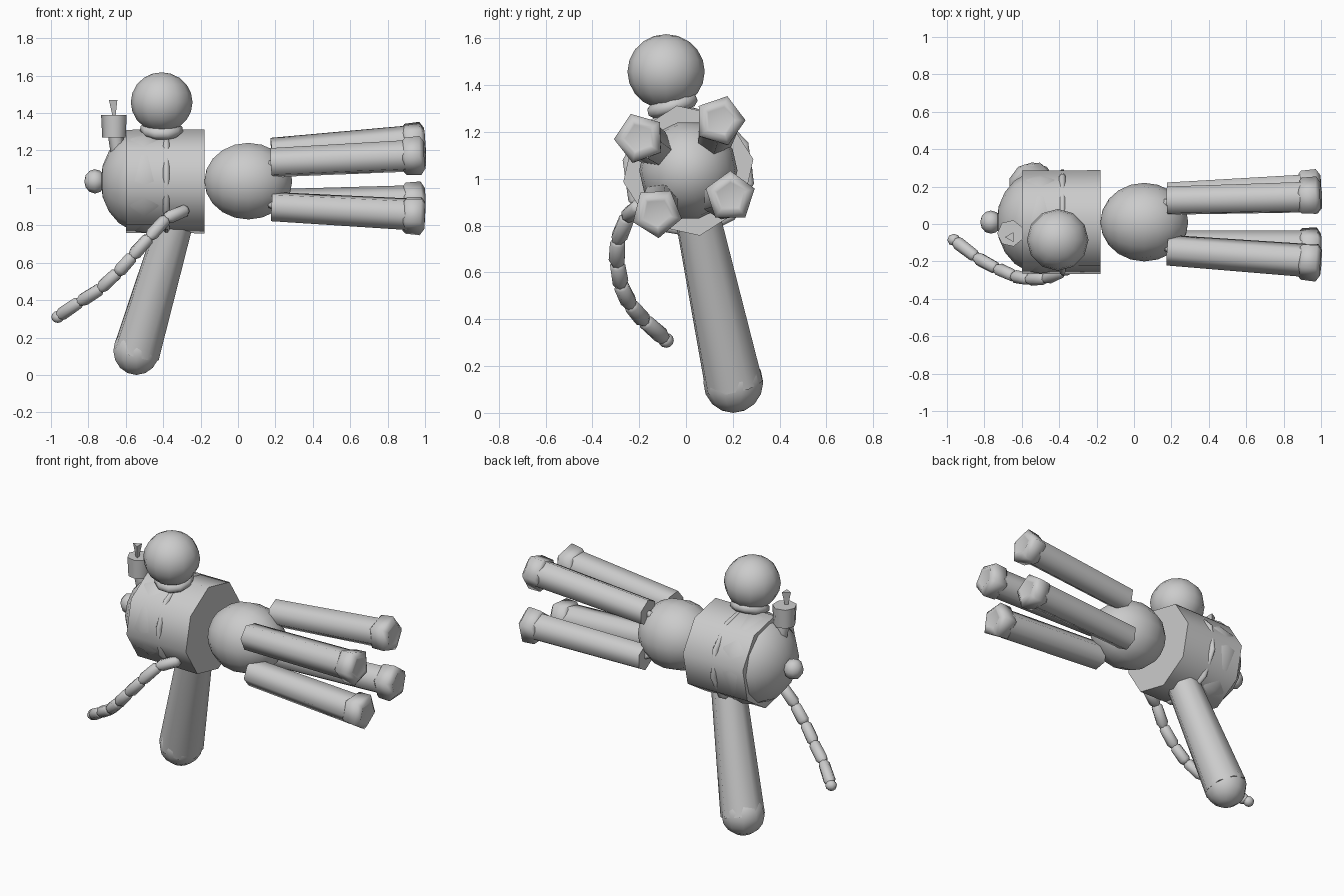
import bpy, bmesh, math
from mathutils import Vector, Matrix

cube = bpy.data.objects.get("Cube")
if cube:
    bpy.data.objects.remove(cube, do_unlink=True)

grey = bpy.data.materials.new("light_grey")
grey.use_nodes = True
COLOUR = (0.6, 0.6, 0.6, 1)
grey.diffuse_color = COLOUR
grey.node_tree.nodes["Principled BSDF"].inputs["Base Color"].default_value = COLOUR


def finish(name, bm, angle=65):
    bmesh.ops.recalc_face_normals(bm, faces=bm.faces[:])
    mesh = bpy.data.meshes.new(name)
    bm.to_mesh(mesh)
    bm.free()
    mesh.materials.append(grey)
    mesh.shade_smooth()
    mesh.set_sharp_from_angle(angle=math.radians(angle))
    obj = bpy.data.objects.new(name, mesh)
    bpy.context.collection.objects.link(obj)
    return obj


def lathe(name, start, end, profile, sides, turn=0, angle=65):
    """Closed solid around start-end; profile holds (fraction, radius)."""
    start, end = Vector(start), Vector(end)
    axis = end - start
    side = axis.cross(Vector((0, 1, 0))).normalized()
    up = axis.normalized().cross(side)
    bm = bmesh.new()
    rings = []
    for t, r in profile:
        ring = []
        for i in range(sides):
            a = 2 * math.pi * i / sides + math.radians(turn)
            ring.append(bm.verts.new(start + axis * t + (side * math.cos(a) + up * math.sin(a)) * r))
        rings.append(ring)
    for a, b in zip(rings, rings[1:]):
        for i in range(sides):
            j = (i + 1) % sides
            bm.faces.new((a[i], a[j], b[j], b[i]))
    bm.faces.new(rings[0])
    bm.faces.new(rings[-1])
    return finish(name, bm, angle)


def ball(name, centre, size, segments=12, rings=8, along_x=False):
    bm = bmesh.new()
    bmesh.ops.create_uvsphere(bm, u_segments=segments, v_segments=rings, radius=1)
    if along_x:
        bm.transform(Matrix.Rotation(math.pi / 2, 4, "Y"))
    bm.transform(Matrix.Translation(centre) @ Matrix.Diagonal((*size, 1)))
    return finish(name, bm)


# Torso barrel, seam band, domed end and knob
lathe("torso", (-0.6, 0.01, 1.035), (-0.18, 0.01, 1.035), [(0, 0.28), (1, 0.282)], 8, 10)
lathe("torso_band", (-0.4, 0.01, 1.03), (-0.365, 0.01, 1.03),
      [(0, 0.27), (0.3, 0.285), (0.7, 0.285), (1, 0.27)], 10, 8)
ball("dome_end", (-0.5, 0.01, 1.035), (0.235, 0.275, 0.275), 12, 10, True)
ball("end_knob", (-0.765, 0.01, 1.035), (0.057, 0.062, 0.065), 8, 6, True)

# Head with tilted collar
ball("head", (-0.408, -0.085, 1.458), (0.165, 0.165, 0.16), 12, 10)
lathe("collar", (-0.41, -0.05, 1.285), (-0.408, -0.068, 1.345),
      [(0, 0.095), (0.3, 0.115), (0.7, 0.112), (1, 0.09)], 10)

# Small cup with a spike standing on the dome
lathe("cup", (-0.66, -0.05, 1.27), (-0.66, -0.05, 1.39), [(0, 0.066), (1, 0.072)], 7)
lathe("cup_stem", (-0.64, -0.04, 1.18), (-0.655, -0.05, 1.28), [(0, 0.04), (1, 0.04)], 6)
lathe("cup_spike", (-0.66, -0.07, 1.38), (-0.66, -0.07, 1.47), [(0, 0.01), (1, 0.03)], 3)

# Pelvis ball
ball("pelvis", (0.055, 0.01, 1.036), (0.235, 0.21, 0.21), 14, 10, True)

# Four limbs: start (y, z), end (y, z), roll of the foot
limbs = {
    "upper_front": ((-0.14, 1.135), (-0.2, 1.175), 20),
    "upper_back": ((0.125, 1.185), (0.145, 1.25), 55),
    "lower_back": ((0.15, 0.91), (0.19, 0.925), 0),
    "lower_front": ((-0.115, 0.9), (-0.125, 0.855), 40),
}
for label, (s, e, roll) in limbs.items():
    a, b = Vector((0.18, *s)), Vector((0.99, *e))
    lathe(label + "_limb", a, a.lerp(b, 0.9), [(0, 0.083), (1, 0.09)], 6, roll)
    lathe(label + "_foot", a.lerp(b, 0.87), b + Vector((0.01, 0, 0)),
          [(0, 0.09), (0.12, 0.105), (0.8, 0.11), (1, 0.075), (0.96, 0.06)], 5, roll, 75)
    lathe(label + "_joint", a.lerp(Vector((0.05, 0.01, 1.036)), 0.45), a + Vector((0.01, 0, 0)),
          [(0, 0.03), (0.6, 0.032), (1, 0.015)], 6)

# Thick lower post with a rounded tip
lathe("post", (-0.325, 0.045, 0.86), (-0.543, 0.205, 0.12), [(0, 0.1), (1, 0.13)], 8, 15)
ball("post_tip", (-0.543, 0.202, 0.13), (0.13, 0.128, 0.13), 10, 8)

# Curved chain of short overlapping links with a ball at the end
path = [(-0.27, -0.2, 0.885), (-0.38, -0.25, 0.84), (-0.47, -0.29, 0.74),
        (-0.56, -0.295, 0.64), (-0.64, -0.28, 0.55), (-0.73, -0.24, 0.465),
        (-0.84, -0.18, 0.395), (-0.95, -0.095, 0.32)]
for i, (p, q) in enumerate(zip(path, path[1:])):
    p, q = Vector(p), Vector(q)
    lathe(f"chain_link_{i + 1}", p, q + (q - p) * 0.1,
          [(0, 0.02), (0.12, 0.034), (0.8, 0.036), (1, 0.022)], 7, i * 20)
ball("chain_tip", (-0.963, -0.085, 0.31), (0.035, 0.033, 0.032), 8, 6)
